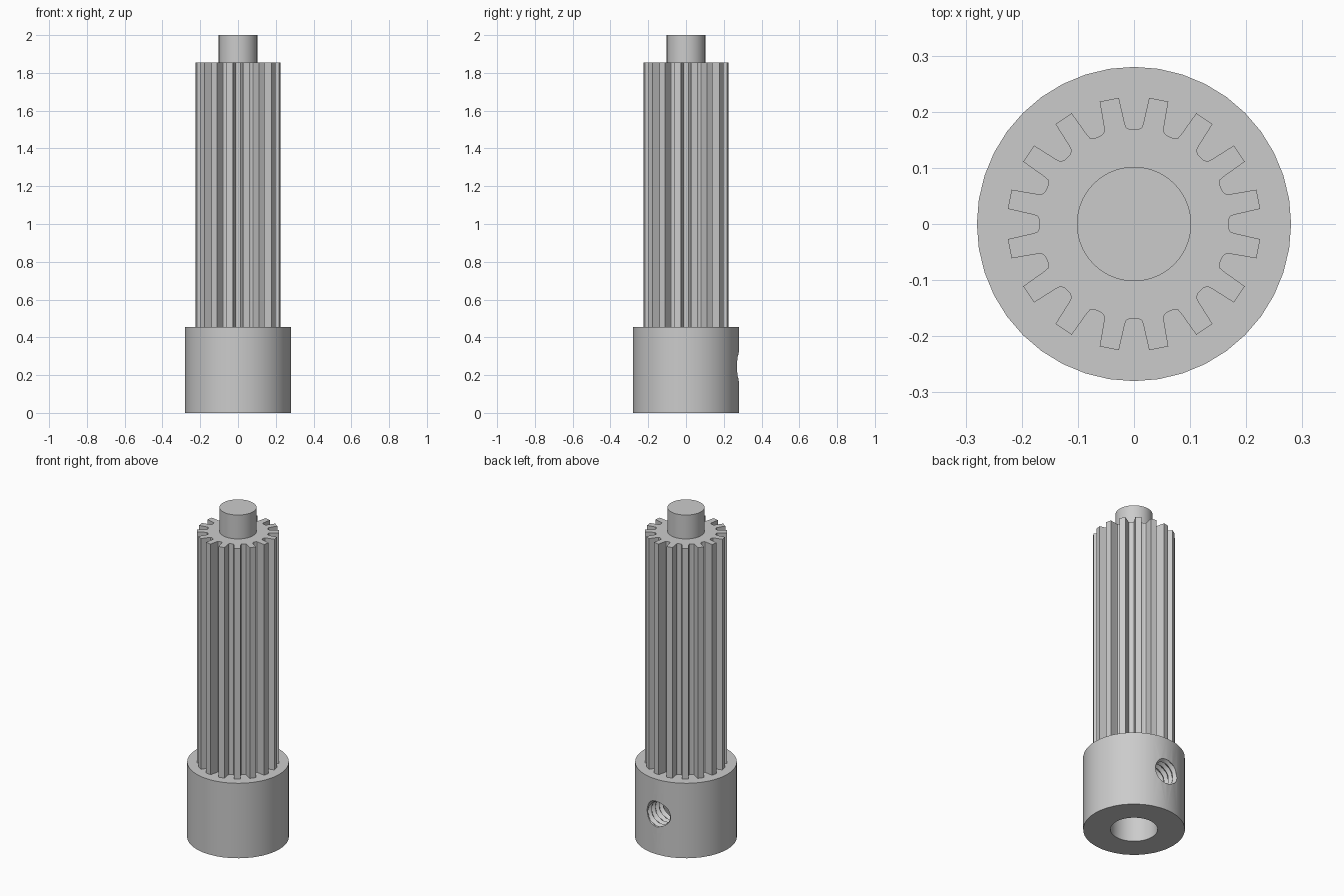
import bpy, bmesh, math
from mathutils import Matrix

if "Cube" in bpy.data.objects:
    bpy.data.objects.remove(bpy.data.objects["Cube"], do_unlink=True)

# One plain steel grey for everything
steel = bpy.data.materials.new("steel_grey")
steel.use_nodes = True
steel.diffuse_color = (0.6, 0.6, 0.6, 1)
steel.node_tree.nodes["Principled BSDF"].inputs["Base Color"].default_value = (0.6, 0.6, 0.6, 1)


def add_object(name, bm):
    bmesh.ops.recalc_face_normals(bm, faces=bm.faces)
    mesh = bpy.data.meshes.new(name)
    bm.to_mesh(mesh)
    bm.free()
    mesh.materials.append(steel)
    obj = bpy.data.objects.new(name, mesh)
    bpy.context.collection.objects.link(obj)
    return obj


def activate(obj):
    bpy.ops.object.select_all(action='DESELECT')
    obj.select_set(True)
    bpy.context.view_layer.objects.active = obj


def smooth(obj):
    activate(obj)
    bpy.ops.object.shade_smooth_by_angle(angle=math.radians(30))


def cylinder(name, radius, bottom, top, sides):
    bm = bmesh.new()
    bmesh.ops.create_cone(bm, cap_ends=True, segments=sides, radius1=radius,
                          radius2=radius, depth=top - bottom,
                          matrix=Matrix.Translation((0, 0, (bottom + top) / 2)))
    return add_object(name, bm)


def cut(obj, cutter):
    activate(obj)
    mod = obj.modifiers.new("cut", 'BOOLEAN')
    mod.operation = 'DIFFERENCE'
    mod.solver = 'EXACT'
    mod.object = cutter
    bpy.ops.object.modifier_apply(modifier=mod.name)
    bpy.data.objects.remove(cutter, do_unlink=True)


def thread_cutter(name, minor, major, pitch, start, end, height):
    """Closed screw shape along y with a triangular helical thread."""
    bm = bmesh.new()
    sides, steps = 32, 8
    rows = round((end - start) / pitch * steps)
    rings = []
    for i in range(rows + 1):
        y = start + i * pitch / steps
        ring = []
        for j in range(sides):
            phase = (i / steps + j / sides) % 1
            r = minor + (major - minor) * (1 - abs(2 * phase - 1))
            a = math.tau * j / sides
            ring.append(bm.verts.new((r * math.cos(a), y, height + r * math.sin(a))))
        rings.append(ring)
    for low, high in zip(rings, rings[1:]):
        for j in range(sides):
            k = (j + 1) % sides
            bm.faces.new((low[j], low[k], high[k], high[j]))
    bm.faces.new(rings[0])
    bm.faces.new(rings[-1])
    bmesh.ops.triangulate(bm, faces=bm.faces)
    return add_object(name, bm)


# Collar with an open bore underneath and a threaded set screw hole at the back
collar = cylinder("collar", 0.28, 0, 0.455, 40)
cut(collar, cylinder("bore_cutter", 0.13, -0.1, 0.4, 40))
cut(collar, thread_cutter("screw_cutter", 0.068, 0.085, 0.036, 0.05, 0.32, 0.24))
smooth(collar)

# Splined shaft: sixteen tapered grooves with rounded roots
TEETH = 16
groove = [(0.225, 0.027), (0.179, 0.0165), (0.172, 0.014), (0.168, 0.007)]
groove = [(r, -t) for r, t in groove] + [(r, t) for r, t in reversed(groove)]
bm = bmesh.new()
outline = []
for i in range(TEETH):
    a = math.tau * i / TEETH
    for r, t in groove:
        outline.append(bm.verts.new((r * math.cos(a) - t * math.sin(a),
                                     r * math.sin(a) + t * math.cos(a), 0.44)))
base = bm.faces.new(outline)
top = bmesh.ops.extrude_face_region(bm, geom=[base], use_keep_orig=True)
bmesh.ops.translate(bm, vec=(0, 0, 1.855 - 0.44),
                    verts=[v for v in top["geom"] if isinstance(v, bmesh.types.BMVert)])
add_object("splined_shaft", bm)

# Round pin on the top end
smooth(cylinder("end_pin", 0.102, 1.84, 2.0, 40))
